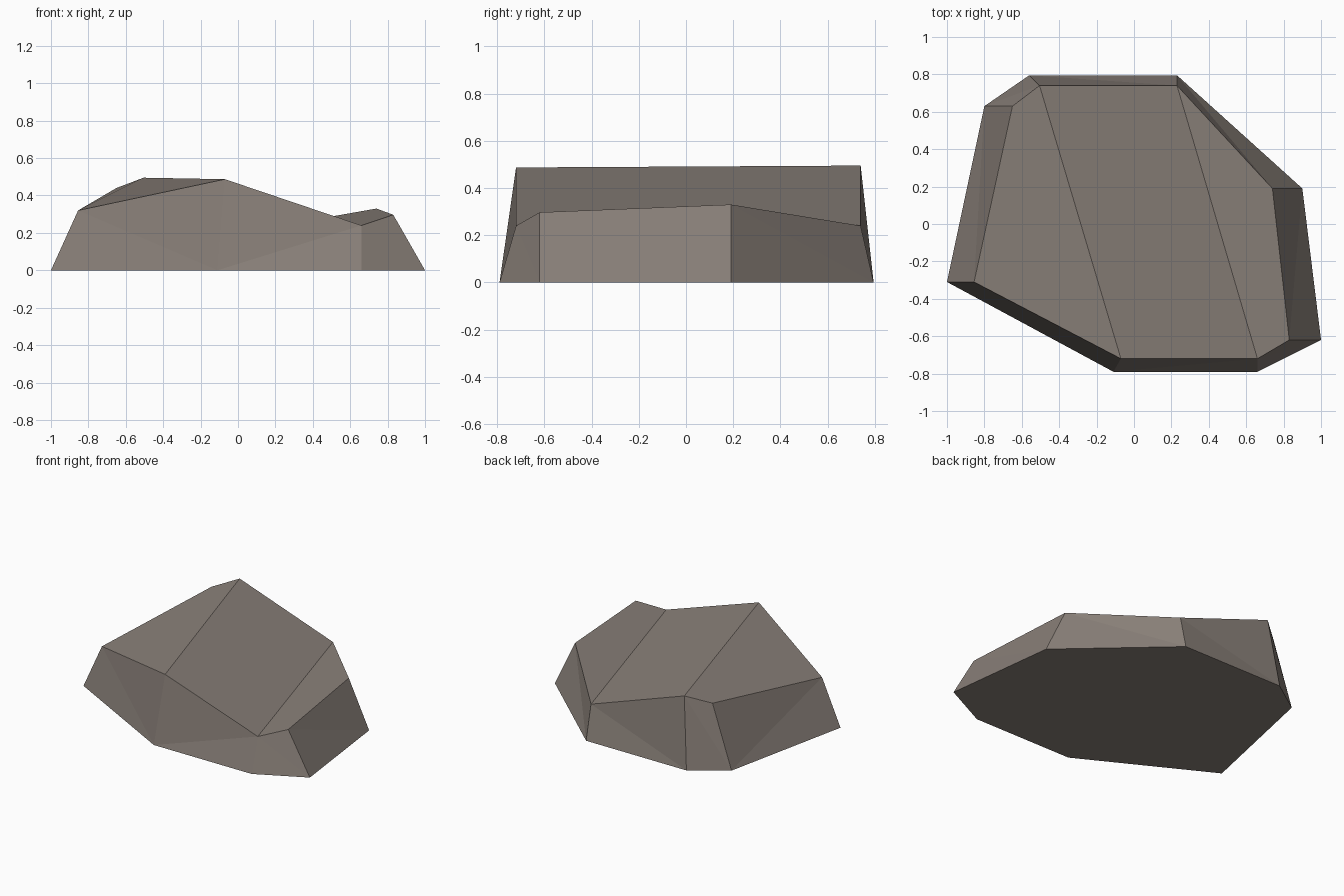
import bpy, bmesh

if "Cube" in bpy.data.objects:
    bpy.data.objects.remove(bpy.data.objects["Cube"])

# stone colour
stone = bpy.data.materials.new("warm grey stone")
stone.diffuse_color = (0.25, 0.215, 0.19, 1)
stone.use_nodes = True
stone.node_tree.nodes["Principled BSDF"].inputs["Base Color"].default_value = stone.diffuse_color

# footprint on the ground and chipped upper rim, clockwise from the left
base = [(-1, -.31), (-.8, .63), (-.56, .795), (.23, .795),
        (.9, .19), (1, -.62), (.66, -.79), (-.11, -.79)]
rim = [(-.855, -.31, .32), (-.65, .63, .44), (-.505, .74, .495), (.23, .74, .24),
       (.74, .19, .33), (.83, -.62, .297), (.66, -.72, .24), (-.07, -.72, .487)]

bm = bmesh.new()
b = [bm.verts.new((x, y, 0)) for x, y in base]
t = [bm.verts.new(p) for p in rim]

# underside
bm.faces.new(b)

# sloping sides, each split along one diagonal
falling = {0, 7, 3, 4}
swap = {0: True, 7: False, 3: False, 6: True}
for i in range(8):
    j = (i + 1) % 8
    if swap.get(i, False):          # crease from next base corner to this rim corner
        bm.faces.new((b[i], b[j], t[i]))
        bm.faces.new((b[j], t[j], t[i]))
    else:                           # crease from this base corner to next rim corner
        bm.faces.new((b[i], b[j], t[j]))
        bm.faces.new((b[i], t[j], t[i]))

# three broad facets on top
for facet in ((0, 1, 2, 7), (2, 3, 6, 7), (3, 4, 5, 6)):
    bm.faces.new([t[k] for k in facet])

bmesh.ops.recalc_face_normals(bm, faces=bm.faces)
mesh = bpy.data.meshes.new("rock")
bm.to_mesh(mesh)
bm.free()
mesh.materials.append(stone)
bpy.context.collection.objects.link(bpy.data.objects.new("rock", mesh))
